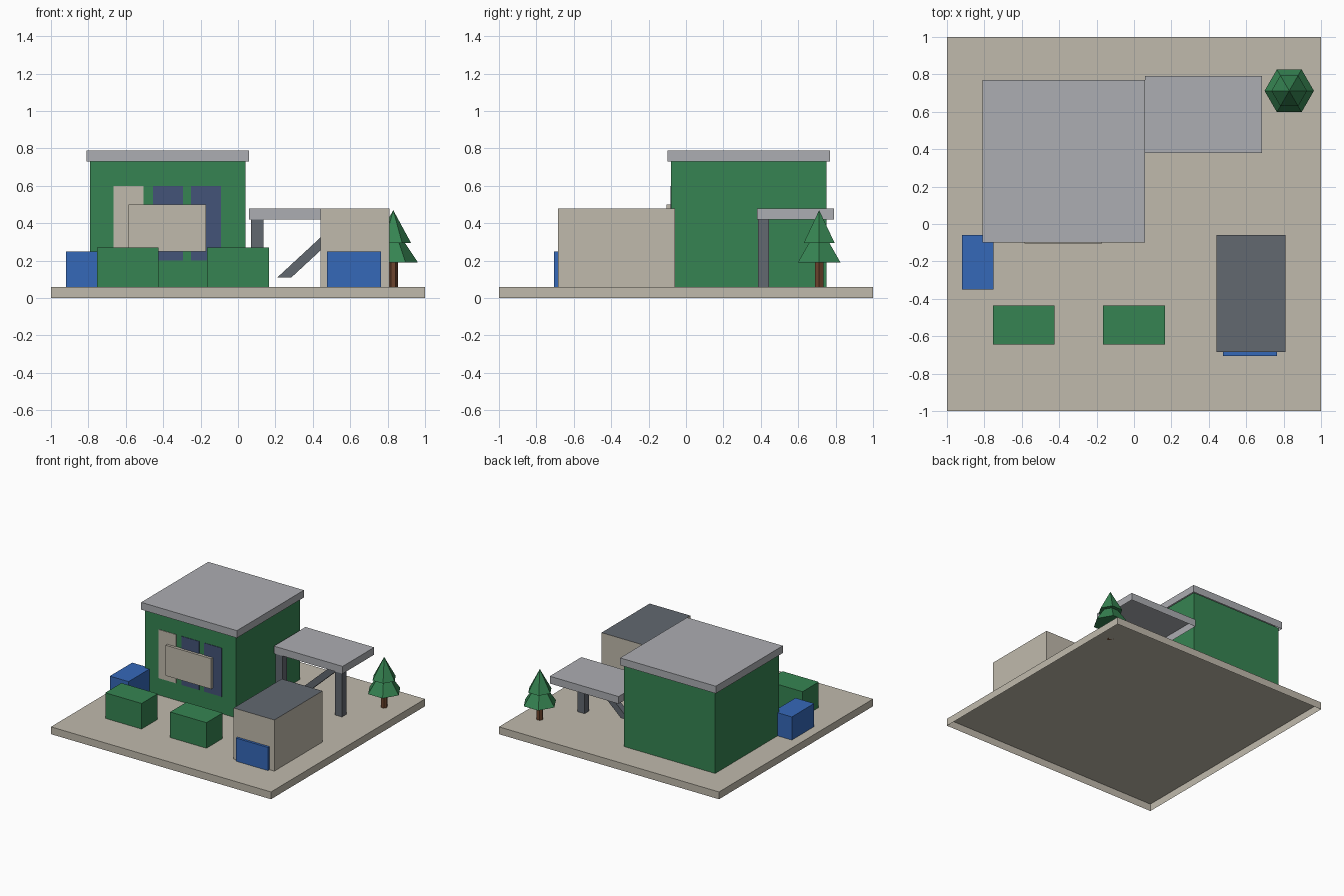
import bpy, bmesh, math

cube = bpy.data.objects.get("Cube")
if cube:
    bpy.data.objects.remove(cube, do_unlink=True)


def material(name, rgb):
    linear = [((c / 255 + 0.055) / 1.055) ** 2.4 for c in rgb] + [1.0]
    m = bpy.data.materials.new(name)
    m.use_nodes = True
    m.diffuse_color = linear
    bsdf = m.node_tree.nodes["Principled BSDF"]
    bsdf.inputs["Base Color"].default_value = linear
    bsdf.inputs["Roughness"].default_value = 0.8
    return m


beige = material("beige", (192, 186, 172))
green = material("green", (54, 132, 82))
light_grey = material("light grey", (172, 173, 178))
dark_grey = material("dark grey", (98, 104, 112))
blue = material("blue", (53, 104, 185))
glass = material("window blue", (67, 84, 120))
brown = material("brown", (108, 68, 45))

GROUND = 0.06


def finish(name, bm, *mats):
    mesh = bpy.data.meshes.new(name)
    bm.to_mesh(mesh)
    bm.free()
    for m in mats:
        mesh.materials.append(m)
    obj = bpy.data.objects.new(name, mesh)
    bpy.context.collection.objects.link(obj)
    return obj


def box(name, x, y, z, mat, top_mat=None, open_bottom=True, lean=0.0):
    """Box from (min, max) ranges; lean shifts the top along x."""
    bm = bmesh.new()
    bmesh.ops.create_cube(bm, size=1)
    bm.normal_update()
    bottoms = [f for f in bm.faces if f.normal.z < -0.9]
    for f in bm.faces:
        f.material_index = int(top_mat is not None and f.normal.z > 0.9)
    for v in bm.verts:
        high = v.co.z > 0
        v.co = (x[v.co.x > 0] + lean * high, y[v.co.y > 0], z[high])
    if open_bottom:
        bmesh.ops.delete(bm, geom=bottoms, context="FACES")
    return finish(name, bm, mat, *([top_mat] if top_mat else []))


def hex_cone(name, centre, r_low, r_high, z, mat):
    """Six-sided cone or post with corners along x."""
    bm = bmesh.new()
    bmesh.ops.create_cone(bm, cap_ends=True, segments=6, radius1=r_low,
                          radius2=r_high, depth=z[1] - z[0])
    bmesh.ops.rotate(bm, verts=bm.verts, cent=(0, 0, 0),
                     matrix=rotation_to_x(bm))
    bmesh.ops.translate(bm, verts=bm.verts, vec=(*centre, (z[0] + z[1]) / 2))
    bmesh.ops.remove_doubles(bm, verts=bm.verts, dist=0.0001)
    return finish(name, bm, mat)


def rotation_to_x(bm):
    from mathutils import Matrix
    corner = max(bm.verts, key=lambda v: v.co.xy.length).co
    return Matrix.Rotation(-math.atan2(corner.y, corner.x), 3, "Z")


# Ground slab, open below
box("ground_slab", (-1, 1), (-1, 1), (0, GROUND), beige)

# Main building with overhanging roof
box("building_walls", (-0.79, 0.04), (-0.08, 0.75), (GROUND, 0.74), green)
box("building_roof", (-0.81, 0.06), (-0.10, 0.77), (0.73, 0.79), light_grey)

# Front panels and sign board
for name, left, mat in (("door_panel", -0.665, beige),
                        ("window_left", -0.455, glass),
                        ("window_right", -0.25, glass)):
    box(name, (left, left + 0.16), (-0.084, -0.079), (0.2, 0.6), mat,
        open_bottom=False)
box("sign_board", (-0.585, -0.17), (-0.105, -0.08), (0.25, 0.5), beige,
    open_bottom=False)

# Canopy, two posts and a slanted brace
box("canopy_roof", (0.06, 0.685), (0.38, 0.79), (0.42, 0.48), light_grey)
for name, left in (("canopy_post_inner", 0.07), ("canopy_post_outer", 0.61)):
    box(name, (left, left + 0.065), (0.385, 0.445), (GROUND, 0.47), dark_grey)
box("canopy_brace", (0.21, 0.285), (0.39, 0.44), (0.11, 0.42), dark_grey,
    open_bottom=False, lean=0.335)

# Garage with dark top and blue shutter
box("garage", (0.44, 0.81), (-0.685, -0.06), (GROUND, 0.48), beige, dark_grey)
box("garage_shutter", (0.475, 0.765), (-0.705, -0.68), (GROUND, 0.25), blue)

# Blue bin and hedges
box("storage_bin", (-0.92, -0.75), (-0.35, -0.06), (GROUND, 0.25), blue)
for name, left in (("hedge_left", -0.755), ("hedge_right", -0.165)):
    box(name, (left, left + 0.33), (-0.645, -0.435), (GROUND, 0.27), green)

# Tree
spot = (0.83, 0.712)
hex_cone("tree_trunk", spot, 0.026, 0.026, (GROUND, 0.22), brown)
hex_cone("tree_lower_foliage", spot, 0.132, 0, (0.19, 0.39), green)
hex_cone("tree_upper_foliage", spot, 0.095, 0, (0.295, 0.47), green)
